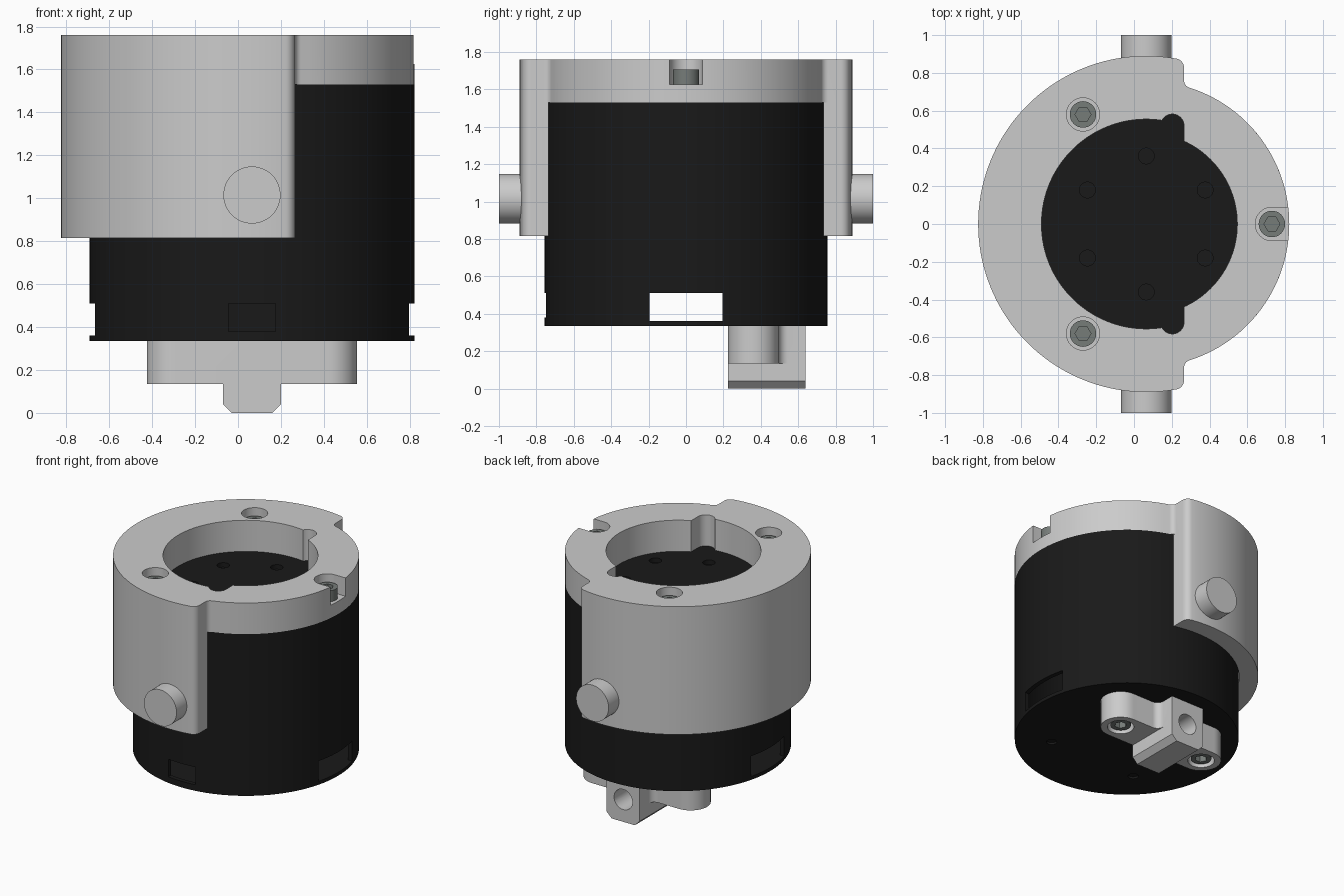
import bpy, bmesh
from math import sin, cos, pi, radians, sqrt, atan2, acos, degrees
from mathutils import Matrix

if "Cube" in bpy.data.objects:
    bpy.data.objects.remove(bpy.data.objects["Cube"])

CX = 0.065          # axis of the housing
R = 0.757           # housing radius


def arc(x, y, r, a0, a1, n=12):
    return [(x + r * cos(radians(a0 + (a1 - a0) * i / n)),
             y + r * sin(radians(a0 + (a1 - a0) * i / n))) for i in range(n + 1)]


def circle(x, y, r, n=32, turn=0):
    return arc(x, y, r, turn, turn + 360, n)[:-1]


def rect(x0, x1, y0, y1):
    return [(x0, y0), (x1, y0), (x1, y1), (x0, y1)]


def prism(name, pts, z0, z1, along_y=False):
    """Extrude an outline along z, or an (x, z) outline along y."""
    bm = bmesh.new()
    face = bm.faces.new([bm.verts.new((p[0], p[1], z0)) for p in pts])
    ext = bmesh.ops.extrude_face_region(bm, geom=[face])
    bmesh.ops.translate(bm, vec=(0, 0, z1 - z0),
                        verts=[v for v in ext["geom"] if isinstance(v, bmesh.types.BMVert)])
    if along_y:
        bm.transform(Matrix(((1, 0, 0, 0), (0, 0, 1, 0), (0, 1, 0, 0), (0, 0, 0, 1))))
    bmesh.ops.recalc_face_normals(bm, faces=bm.faces)
    me = bpy.data.meshes.new(name)
    bm.to_mesh(me)
    bm.free()
    ob = bpy.data.objects.new(name, me)
    bpy.context.collection.objects.link(ob)
    return ob


def boolean(ob, pts, z0, z1, op="DIFFERENCE", along_y=False):
    tool = prism("cutter", pts, z0, z1, along_y)
    tool.hide_render = True
    m = ob.modifiers.new("bool", "BOOLEAN")
    m.operation, m.solver, m.object = op, "EXACT", tool
    bpy.context.view_layer.objects.active = ob
    bpy.ops.object.modifier_apply(modifier=m.name)
    bpy.data.objects.remove(tool)


def finish(ob, mat=None):
    if mat:
        ob.data.materials.clear()
        ob.data.materials.append(mat)
    bpy.ops.object.select_all(action="DESELECT")
    ob.select_set(True)
    bpy.context.view_layer.objects.active = ob
    bpy.ops.object.shade_smooth_by_angle(angle=radians(30))


def material(name, col):
    m = bpy.data.materials.new(name)
    m.diffuse_color = (*col, 1)
    m.use_nodes = True
    m.node_tree.nodes["Principled BSDF"].inputs["Base Color"].default_value = m.diffuse_color
    return m


black = material("black", (0.01, 0.01, 0.01))
steel = material("steel", (0.18, 0.2, 0.19))

# Hollow black housing with three windows near its base
body = prism("housing", circle(CX, 0, R, 128), 0.335, 1.53)
boolean(body, circle(CX, 0, 0.725, 96), 0.36, 1.48)
boolean(body, rect(-1, 1, -0.195, 0.195), 0.3605, 0.51)
boolean(body, rect(CX - 0.11, CX + 0.11, -1, -0.5), 0.38, 0.51)
# Shallow ring step and bolt holes on top, mounting holes underneath
for i in range(6):
    a = radians(30 + 60 * i)
    boolean(body, circle(CX + 0.36 * cos(a), 0.36 * sin(a), 0.042, 24), 1.5, 1.6)
for sx in (-1, 1):
    for sy in (-1, 1):
        boolean(body, circle(CX + 0.36 * sx, 0.36 * sy, 0.035, 20), 0.3, 0.35)
finish(body, black)
disc = prism("top_disc", circle(CX, 0, 0.465, 96), 1.5, 1.534)
for i in range(6):
    a = radians(30 + 60 * i)
    boolean(disc, circle(CX + 0.36 * cos(a), 0.36 * sin(a), 0.042, 24), 1.4, 1.6)
finish(disc, black)

# Collar: filleted plan outline, upper half mirrored to the lower half
EDGE = 0.265
y1 = sqrt(0.84 ** 2 - 0.15 ** 2)
y2 = sqrt((R + 0.04) ** 2 - (EDGE + 0.04 - CX) ** 2)
a1 = degrees(atan2(y1, 0.15))
a2 = degrees(atan2(y2, EDGE + 0.04 - CX))
half = arc(CX, 0, R, 0, a2, 28)
half += arc(EDGE + 0.04, y2, 0.04, 180 + a2, 180, 8)[1:]
half += arc(EDGE - 0.05, y1, 0.05, 0, a1, 8)
half += arc(CX, 0, 0.89, a1, 180, 40)[1:]
collar = prism("collar", half + [(x, -y) for x, y in half[-2:0:-1]], 0.815, 1.76)
boolean(collar, circle(CX, 0, R + 0.004, 128), 0.7, 1.53)
boolean(collar, rect(EDGE, 1, -1, 1), 0.7, 1.53)
# Stepped central opening with two round corner reliefs
boolean(collar, circle(CX, 0, 0.482, 96), 1.4, 1.9)
a = degrees(acos((EDGE - CX) / 0.555))
boolean(collar, arc(CX, 0, 0.555, a, 360 - a, 72), 1.4, 1.9)
for s in (-1, 1):
    boolean(collar, circle(EDGE - 0.062, 0.52 * s, 0.0618, 32), 1.4, 1.9)
    boolean(collar, circle(-0.27, 0.58 * s, 0.088, 32), 1.625, 1.9)
# Right counterbore opens through the rim
boolean(collar, arc(0.73, 0, 0.088, 90, 270, 20) + [(0.9, -0.088), (0.9, 0.088)], 1.625, 1.9)
finish(collar)

# Trunnion pins
for s, side in ((-1, "front"), (1, "back")):
    finish(prism(side + "_pin", circle(CX, 1.015, 0.133, 48), 0.8 * s, 1.0 * s, True))

# Bottom bracket: two rounded lugs blended into a chamfered block
B, F, RL = 0.135, 0.05, 0.135
right = [(CX, 0.225)] + arc(CX + 0.355, 0.36, RL, -90, 90, 20)
right += arc(CX + B + F, 0.495 + F, F, 270, 180, 8)
right += [(CX + B, 0.64)]
bracket = prism("bottom_bracket", right + [(2 * CX - x, y) for x, y in right[:0:-1]], 0.135, 0.335)
C = 0.04
block = [(CX - B, 0.2), (CX - B, C), (CX - B + C, 0), (CX + B - C, 0), (CX + B, C), (CX + B, 0.2)]
boolean(bracket, block, 0.225, 0.64, "UNION", True)
boolean(bracket, circle(CX, 0.165, 0.075, 32), 0.4, 0.8, along_y=True)
for s in (-1, 1):
    boolean(bracket, circle(CX + 0.355 * s, 0.36, 0.09, 32), 0.1, 0.23)
finish(bracket)


# Socket head screws, up = socket facing up
def screw(name, x, y, z0, z1, up):
    ob = prism(name, circle(x, y, 0.07, 32), z0, z1)
    hexagon = circle(x, y, 0.042, 6)
    if up:
        boolean(ob, hexagon, z1 - 0.045, z1 + 0.1)
    else:
        boolean(ob, hexagon, z0 - 0.1, z0 + 0.045)
    finish(ob, steel)


for i, (x, y) in enumerate([(-0.27, 0.58), (-0.27, -0.58), (0.73, 0)]):
    screw(f"collar_screw_{i + 1}", x, y, 1.62, 1.707, True)
for i, s in enumerate((-1, 1)):
    screw(f"bracket_screw_{i + 1}", CX + 0.355 * s, 0.36, 0.15, 0.235, False)
